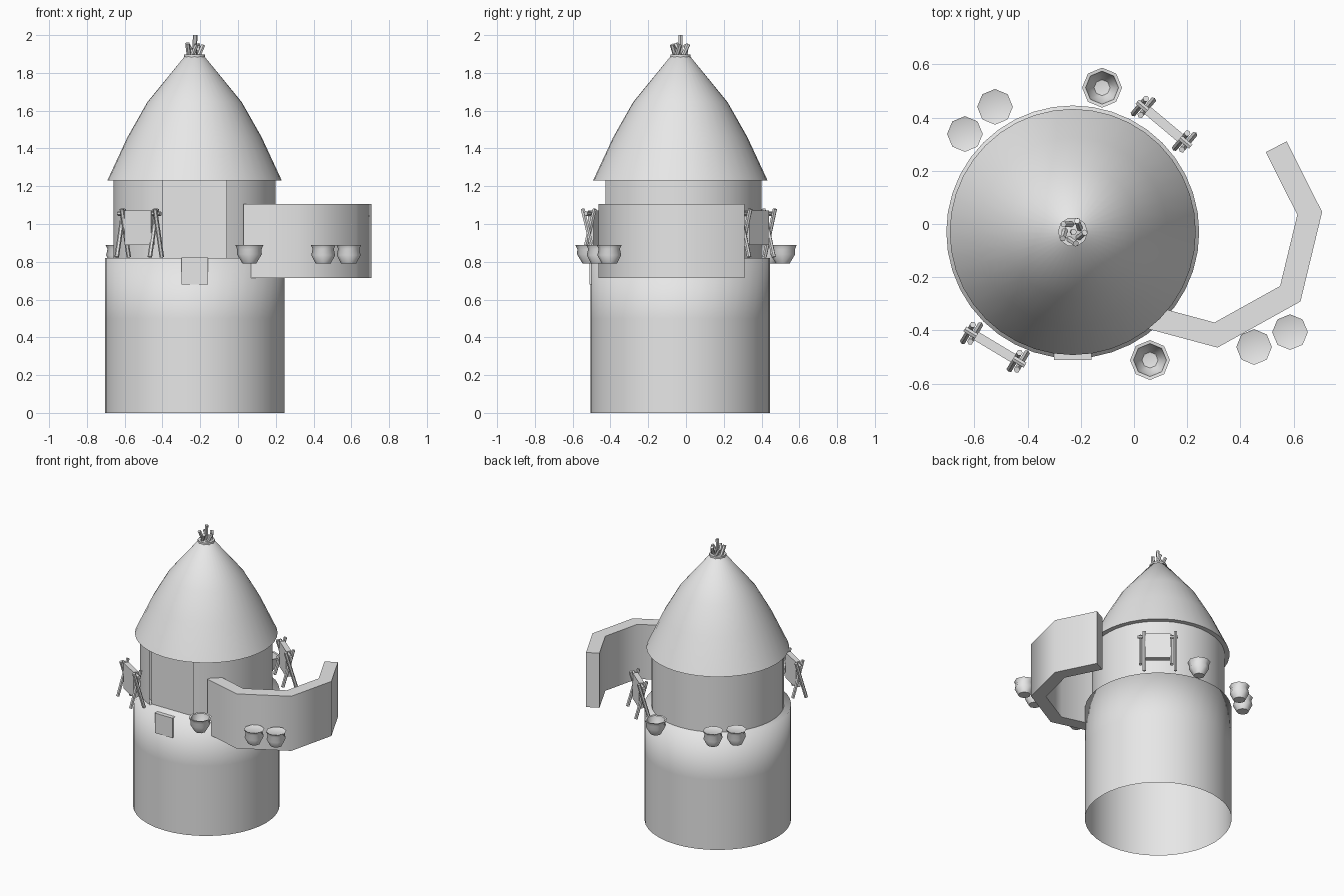
import bpy, bmesh, math, random
from mathutils import Vector

random.seed(4)
if "Cube" in bpy.data.objects:
    bpy.data.objects.remove(bpy.data.objects["Cube"], do_unlink=True)

grey = bpy.data.materials.new("plain_grey")
grey.use_nodes = True
GREY = (0.8, 0.8, 0.8, 1)
grey.diffuse_color = GREY
grey.node_tree.nodes["Principled BSDF"].inputs["Base Color"].default_value = GREY

AXIS = Vector((-0.23, -0.03, 0))


def finish(name, bm, loc=(0, 0, 0), smooth=None):
    """Turn a bmesh into an object; smooth is the sharp-edge angle in degrees."""
    bmesh.ops.recalc_face_normals(bm, faces=bm.faces)
    mesh = bpy.data.meshes.new(name)
    bm.to_mesh(mesh)
    bm.free()
    mesh.materials.append(grey)
    obj = bpy.data.objects.new(name, mesh)
    obj.location = loc
    bpy.context.collection.objects.link(obj)
    if smooth:
        bpy.ops.object.select_all(action='DESELECT')
        obj.select_set(True)
        bpy.context.view_layer.objects.active = obj
        bpy.ops.object.shade_smooth_by_angle(angle=math.radians(smooth))
    return obj


def lathe(name, profile, sides, loc, smooth, start=0.0, sweep=2 * math.pi):
    """Revolve (radius, height) points, fully or over part of a turn."""
    bm = bmesh.new()
    closed = sweep > 6.28
    rings = []
    for i in range(sides if closed else sides + 1):
        a = start + sweep * i / sides
        rings.append([bm.verts.new((r * math.cos(a), r * math.sin(a), z)) for r, z in profile])
    for i in range(sides):
        one, two = rings[i], rings[(i + 1) % len(rings)]
        for j in range(len(profile) - 1):
            bm.faces.new((one[j], two[j], two[j + 1], one[j + 1]))
    bmesh.ops.remove_doubles(bm, verts=bm.verts, dist=0.0001)
    return finish(name, bm, loc, smooth)


def sticks(name, segments, radius, sides=6):
    """Join straight poles, each given by its two ends, into one object."""
    bm = bmesh.new()
    for a, b in segments:
        a, b = Vector(a), Vector(b)
        d = b - a
        m = d.to_track_quat('Z', 'Y').to_matrix().to_4x4()
        m.translation = (a + b) / 2
        bmesh.ops.create_cone(bm, cap_ends=True, segments=sides, radius1=radius,
                              radius2=radius, depth=d.length, matrix=m)
    return finish(name, bm, smooth=50)


def ribbon(name, path, thick, low, high, smooth):
    """Upright wall of even thickness that follows a ground path."""
    bm = bmesh.new()
    pts = [Vector((x, y, 0)) for x, y in path]
    rows = []
    for i, p in enumerate(pts):
        before = (p - pts[i - 1]).normalized() if i else None
        after = (pts[i + 1] - p).normalized() if i < len(pts) - 1 else None
        before, after = before or after, after or before
        t = (before + after).normalized()
        side = Vector((-t.y, t.x, 0)) * thick / 2 / t.dot(before)
        rows.append([bm.verts.new(p + side * s + Vector((0, 0, z)))
                     for s, z in ((1, low), (-1, low), (-1, high), (1, high))])
    for one, two in zip(rows, rows[1:]):
        for j in range(4):
            k = (j + 1) % 4
            bm.faces.new((one[j], one[k], two[k], two[j]))
    bm.faces.new(rows[0])
    bm.faces.new(rows[-1])
    return finish(name, bm, smooth=smooth)


# Round base with a soft shoulder and an open underside
lathe("base", [(0.475, 0), (0.475, 0.5), (0.475, 0.82), (0.0, 0.82)], 40, AXIS, 100)

# Hut wall with a doorway gap at the front, and a flat door set back in it
half = math.asin(0.17 / 0.43)
lathe("hut_wall", [(0.39, 0.82), (0.43, 0.82), (0.43, 1.24), (0.39, 1.24), (0.39, 0.82)], 36,
      AXIS, 35, -math.pi / 2 + half, 2 * math.pi - 2 * half)
ribbon("door", [(AXIS.x - 0.17, -0.395), (AXIS.x + 0.17, -0.395)], 0.02, 0.82, 1.24, 30)
ribbon("doorstep", [(AXIS.x - 0.07, -0.496), (AXIS.x + 0.07, -0.496)], 0.03, 0.68, 0.822, 30)

# Thatched roof with its binding ring and pole tips
lathe("roof", [(0.0, 1.25), (0.4, 1.23), (0.462, 1.23), (0.355, 1.46), (0.25, 1.645),
               (0.05, 1.89), (0.0, 1.9)], 40, AXIS, 45)
lathe("roof_binding", [(0.035, 1.88), (0.056, 1.88), (0.056, 1.898), (0.035, 1.898),
                       (0.035, 1.88)], 10, AXIS, 40)
tips = [(AXIS + Vector((0, 0, 1.87)), AXIS + Vector((0.003, 0, 2.0)))]
for i in range(5):
    a = i * math.tau / 5 + 0.3
    foot = Vector((0.03 * math.cos(a), 0.03 * math.sin(a), 1.88))
    top = Vector((0.045 * math.cos(a + 0.9), 0.045 * math.sin(a + 0.9),
                  random.uniform(1.945, 1.975)))
    tips.append((AXIS + foot, AXIS + top))
sticks("roof_poles", tips, 0.012)

# Curved windbreak
ribbon("windbreak", [(0.04, -0.345), (0.308, -0.417), (0.587, -0.262), (0.66, 0.04),
                     (0.534, 0.29)], 0.088, 0.715, 1.105, 60)

# Open bowls and covered pots
for i, (x, y) in enumerate([(-0.12, 0.512), (0.06, -0.511)]):
    lathe(f"bowl_{i + 1}", [(0, 0.79), (0.036, 0.79), (0.066, 0.84), (0.064, 0.865), (0.075, 0.89),
                            (0.062, 0.888), (0.054, 0.85), (0.03, 0.81), (0, 0.805)],
          8, (x, y, 0), 50)
for i, (x, y) in enumerate([(-0.635, 0.338), (-0.522, 0.44), (0.451, -0.462), (0.586, -0.406)]):
    lathe(f"pot_{i + 1}", [(0, 0.79), (0.04, 0.79), (0.063, 0.835), (0.056, 0.868),
                           (0.067, 0.89), (0.06, 0.887), (0, 0.887)], 8, (x, y, 0), 50)

# Drying racks: crossed legs at both ends, a rail and a hanging hide
for name, a, b in (("front", (-0.61, -0.41), (-0.435, -0.515)),
                   ("back", (0.035, 0.44), (0.19, 0.31))):
    a, b = Vector((*a, 0)), Vector((*b, 0))
    along = (b - a).normalized()
    across = Vector((-along.y, along.x, 0))
    legs = []
    for end in (a, b):
        for s in (-1, 1):
            shift = along * 0.012 * s
            legs.append((end + shift + across * 0.042 * s + Vector((0, 0, 0.825)),
                         end + shift - across * 0.03 * s + Vector((0, 0, 1.08))))
    sticks(f"{name}_rack_legs", legs, 0.012)
    up = Vector((0, 0, 1.055))
    sticks(f"{name}_rack_rail", [(a - along * 0.03 + up, b + along * 0.03 + up)], 0.012)
    p, q = a + along * 0.02, b - along * 0.02
    ribbon(f"{name}_rack_hide", [(p.x, p.y), (q.x, q.y)], 0.035, 0.89, 1.072, 30)
